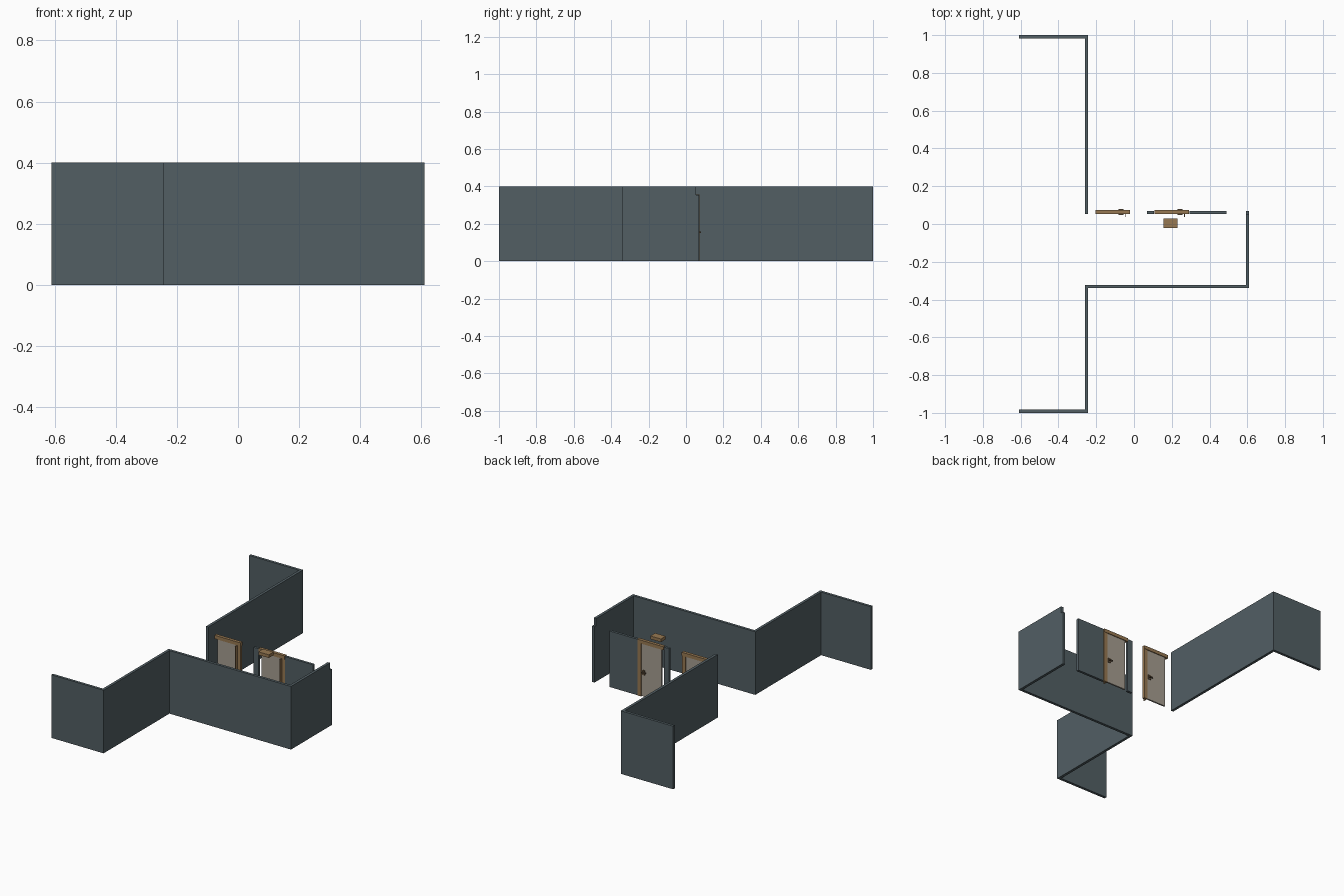
import bpy

cube = bpy.data.objects.get("Cube")
if cube:
    bpy.data.objects.remove(cube, do_unlink=True)


def material(name, rgb):
    mat = bpy.data.materials.new(name)
    mat.use_nodes = True
    mat.diffuse_color = (*rgb, 1)
    mat.node_tree.nodes["Principled BSDF"].inputs["Base Color"].default_value = (*rgb, 1)
    return mat


SLATE = material("slate wall", (0.084, 0.114, 0.127))
WOOD = material("tan wood", (0.31, 0.19, 0.085))
PANEL = material("warm grey door", (0.38, 0.34, 0.28))
BRONZE = material("dark bronze", (0.12, 0.08, 0.045))


def box(name, x, y, z, mat):
    """Box from its (low, high) range on each axis."""
    corners = [(a, b, c) for a in x for b in y for c in z]
    faces = [(0, 1, 3, 2), (4, 6, 7, 5), (0, 4, 5, 1),
             (2, 3, 7, 6), (0, 2, 6, 4), (1, 5, 7, 3)]
    mesh = bpy.data.meshes.new(name)
    mesh.from_pydata(corners, [], faces)
    mesh.materials.append(mat)
    obj = bpy.data.objects.new(name, mesh)
    bpy.context.collection.objects.link(obj)
    return obj


def wall_run(name, outline, height):
    """Wall extruded up from a closed plan outline."""
    n = len(outline)
    verts = [(x, y, z) for z in (0, height) for x, y in outline]
    faces = [tuple(reversed(range(n))), tuple(range(n, 2 * n))]
    faces += [(i, (i + 1) % n, (i + 1) % n + n, i + n) for i in range(n)]
    mesh = bpy.data.meshes.new(name)
    mesh.from_pydata(verts, [], faces)
    mesh.materials.append(SLATE)
    obj = bpy.data.objects.new(name, mesh)
    bpy.context.collection.objects.link(obj)


T = 0.017          # wall thickness
H = 0.4            # full wall height
LOW = 0.355        # height of the door wall
L, R, IN = -0.61, 0.61, -0.243
BACK = (0.053, 0.069)

# Back wall run: long side plus the return at the far end
wall_run("back_wall", [(IN, BACK[0]), (IN, 1), (L, 1), (L, 1 - T),
                       (IN - T, 1 - T), (IN - T, BACK[0])], H)

# Front wall run: four connected stretches
wall_run("front_wall", [(L, -1), (IN, -1), (IN, -0.34), (R, -0.34), (R, BACK[0]),
                        (R - T, BACK[0]), (R - T, -0.34 + T), (IN - T, -0.34 + T),
                        (IN - T, -1 + T), (L, -1 + T)], H)
box("wall_end_step", (R - T, R), BACK, (0, LOW), SLATE)

# Low wall either side of the second door
box("door_wall_stub", (0.07, 0.107), BACK, (0, LOW), SLATE)
box("door_wall_panel", (0.293, 0.49), BACK, (0, LOW), SLATE)


# Doors: header, one jamb with a stop strip, leaf, lever on each face
def door(prefix, x):
    box(prefix + "_header", (x, x + 0.183), (0.053, 0.073), (0.336, 0.358), WOOD)
    box(prefix + "_jamb", (x + 0.160, x + 0.183), (0.055, 0.071), (0, 0.336), WOOD)
    box(prefix + "_stop", (x + 0.157, x + 0.161), (0.037, 0.071), (0, 0.336), WOOD)
    box(prefix + "_leaf", (x + 0.018, x + 0.157), (0.058, 0.068), (0.003, 0.336), PANEL)
    for side, face, out in (("front", 0.058, -1), ("back", 0.068, 1)):
        def depth(a, b):
            return tuple(sorted((face + out * a, face + out * b)))
        box(f"{prefix}_{side}_plate", (x + 0.132, x + 0.15), depth(0, 0.004),
            (0.14, 0.17), BRONZE)
        box(f"{prefix}_{side}_lever", (x + 0.122, x + 0.148), depth(0.004, 0.011),
            (0.152, 0.16), BRONZE)


door("left_door", -0.203)
door("right_door", 0.108)

# Loose wooden block hanging in front of the second door
box("hanging_block", (0.157, 0.23), (-0.02, 0.028), (0.357, 0.377), WOOD)
